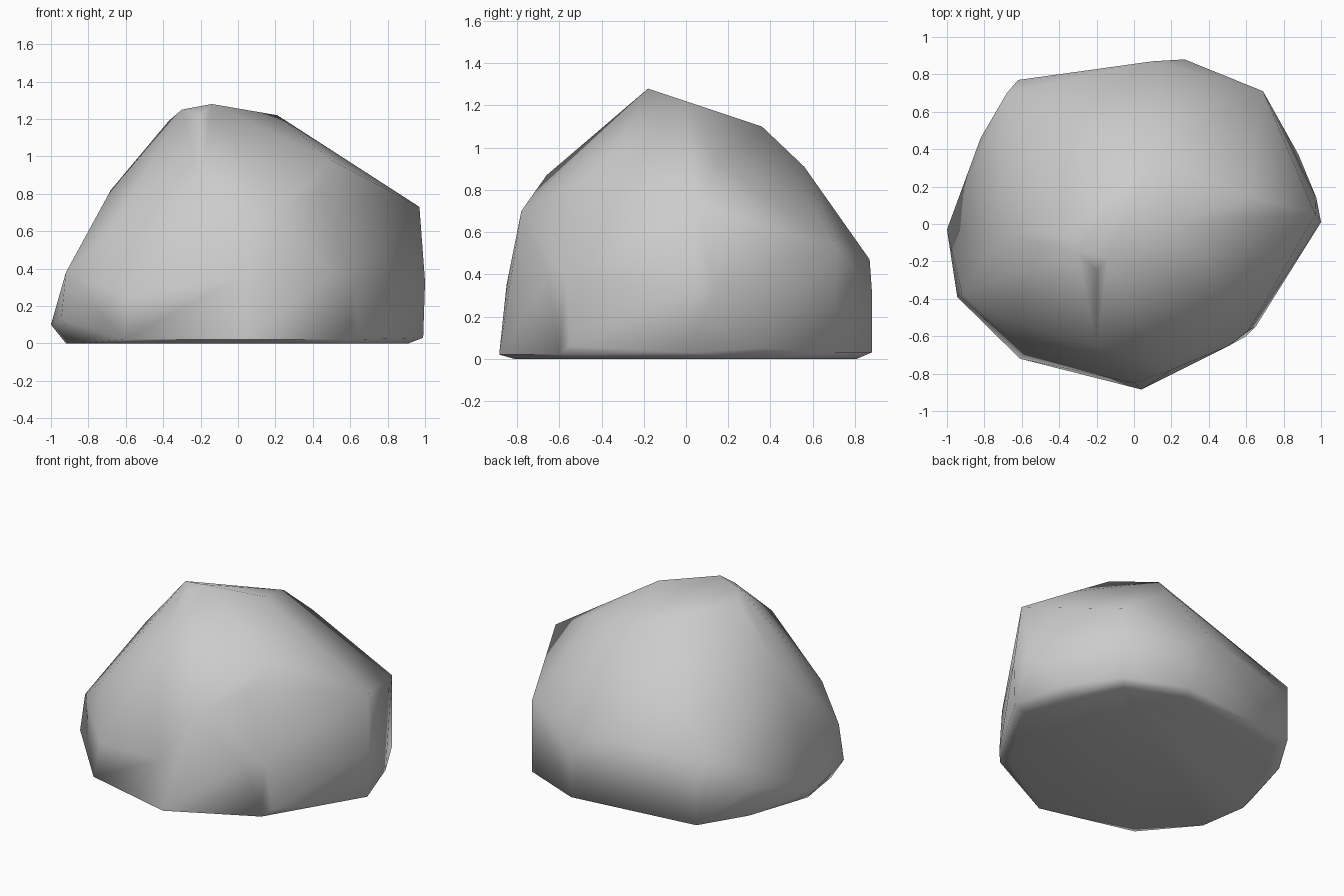
import bpy, bmesh, math

# Outline near the ground
rim = [(-1, -.03, .1), (-.945, -.39, .13), (-.61, -.72, .02), (.04, -.885, .02),
       (.60, -.60, .02), (.65, -.55, .06), (.99, .01, .03), (.88, .37, .05),
       (.69, .71, .03), (.27, .88, .03), (-.62, .77, .03), (-.81, .46, .03)]

# Bulging side corners
sides = [(-.92, -.37, .38), (-.70, -.50, .57), (-.58, -.69, .25), (.0, -.85, .35),
         (.20, -.78, .70), (.50, -.655, .38), (.61, -.57, .38), (.43, -.53, .82),
         (1, .01, .33), (.975, .14, .33), (.97, .05, .73), (.69, .71, .53),
         (.27, .88, .33), (.1, .87, .47), (-.62, .77, .35), (-.68, .70, .47),
         (-.82, .46, .22), (-.68, -.05, .82)]

# Shoulders and lopsided peak
crown = [(-.20, -.66, .87), (.50, -.34, .98), (.62, .15, .93), (.18, .56, .91),
         (.1, .36, 1.1), (.21, .0, 1.22), (-.14, -.18, 1.28), (-.20, -.25, 1.22),
         (-.30, -.15, 1.25), (-.37, -.06, 1.19)]

# Flat underside, slightly inset from the outline
base = [(x * .92, y * .92, 0) for x, y, z in rim]

bm = bmesh.new()
for p in rim + sides + crown + base:
    bm.verts.new(p)
bmesh.ops.convex_hull(bm, input=bm.verts)
loose = [v for v in bm.verts if not v.link_faces]
bmesh.ops.delete(bm, geom=loose, context='VERTS')
bmesh.ops.recalc_face_normals(bm, faces=bm.faces)

mesh = bpy.data.meshes.new("boulder")
bm.to_mesh(mesh)
bm.free()
boulder = bpy.data.objects.new("boulder", mesh)
bpy.context.collection.objects.link(boulder)

# Soft shading with a crisp underside edge
bpy.context.view_layer.objects.active = boulder
boulder.select_set(True)
bpy.ops.object.shade_smooth_by_angle(angle=math.radians(70))
